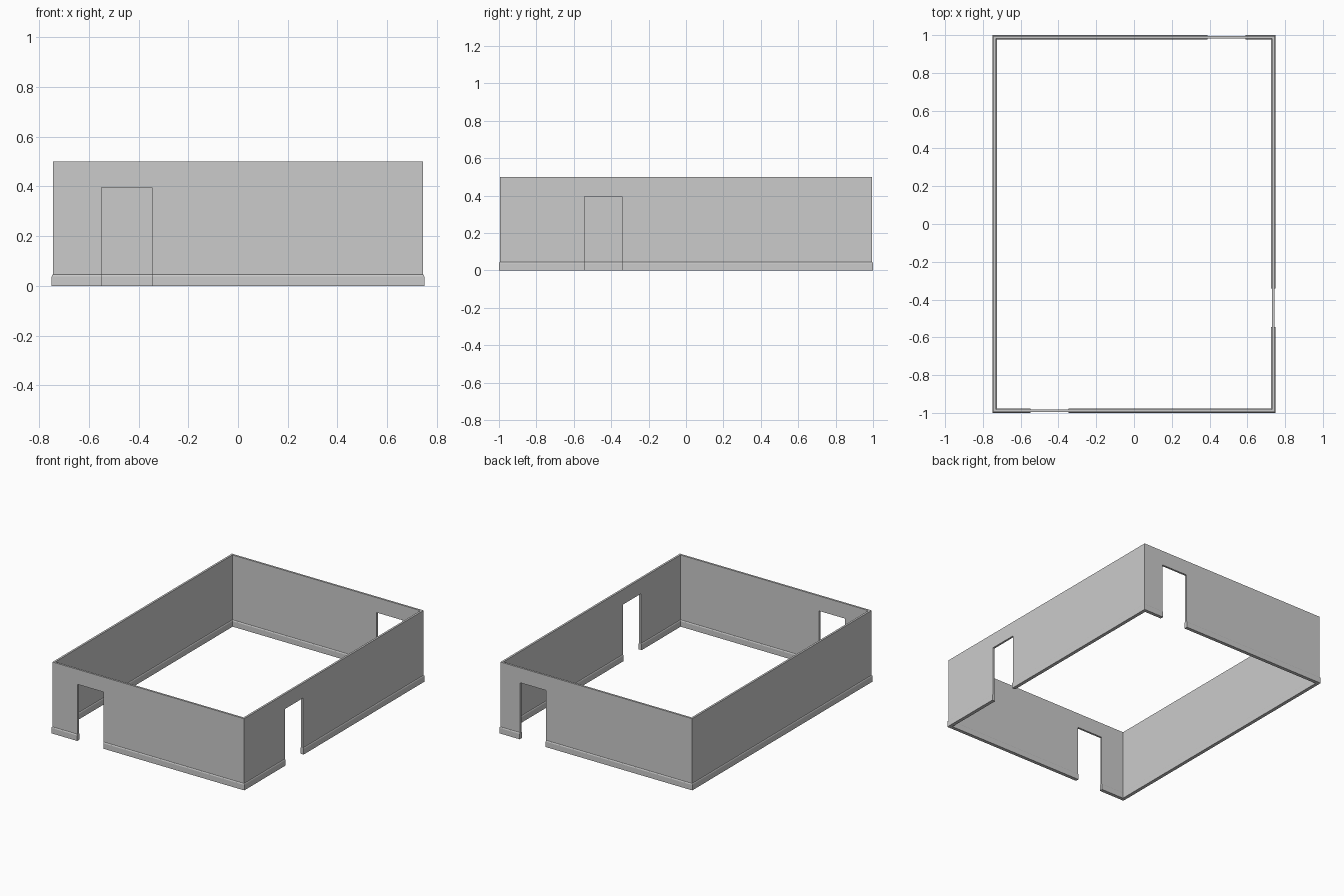
import bpy, bmesh

if "Cube" in bpy.data.objects:
    bpy.data.objects.remove(bpy.data.objects["Cube"])

HX, HY = 0.749, 1.0     # outer half sizes, including skirting
BOARD, WALL = 0.005, 0.014
HEIGHT = 0.5


def ring(name, profile):
    """Sweep a closed (inset, z) profile round the rectangle with mitred corners."""
    bm = bmesh.new()
    loops = []
    for sx, sy in ((-1, -1), (1, -1), (1, 1), (-1, 1)):
        loops.append([bm.verts.new((sx * (HX - d), sy * (HY - d), z)) for d, z in profile])
    n = len(profile)
    for i in range(4):
        a, b = loops[i], loops[(i + 1) % 4]
        for j in range(n):
            k = (j + 1) % n
            bm.faces.new((a[j], b[j], b[k], a[k]))
    bmesh.ops.recalc_face_normals(bm, faces=bm.faces)
    me = bpy.data.meshes.new(name)
    bm.to_mesh(me)
    bm.free()
    ob = bpy.data.objects.new(name, me)
    bpy.context.collection.objects.link(ob)
    return ob


def cutter(name, loc, size):
    bpy.ops.mesh.primitive_cube_add(size=1, location=loc)
    ob = bpy.context.object
    ob.name = name
    ob.scale = size
    ob.hide_render = True
    return ob


# Walls, and skirting boards with a rounded top edge on both faces
inner = BOARD + WALL
walls = ring("walls", [(BOARD, 0), (BOARD, HEIGHT), (inner, HEIGHT), (inner, 0)])
board = [(0, 0), (0, 0.037), (0.001, 0.041), (0.0025, 0.0435), (BOARD, 0.045), (BOARD, 0)]
outer_skirting = ring("outer_skirting", board)
inner_skirting = ring("inner_skirting", [(inner + BOARD - d, z) for d, z in board])

# Doorways in the front, right and back walls
doors = [
    cutter("front_doorway", (-0.447, -HY, 0.145), (0.202, 0.2, 0.5)),
    cutter("right_doorway", (HX, -0.443, 0.145), (0.2, 0.202, 0.5)),
    cutter("back_doorway", (0.49, HY, 0.145), (0.202, 0.2, 0.5)),
]
for ob in (walls, outer_skirting, inner_skirting):
    bpy.context.view_layer.objects.active = ob
    for door in doors:
        mod = ob.modifiers.new(door.name, 'BOOLEAN')
        mod.operation = 'DIFFERENCE'
        mod.solver = 'EXACT'
        mod.object = door
        bpy.ops.object.modifier_apply(modifier=mod.name)
for door in doors:
    bpy.data.objects.remove(door)
